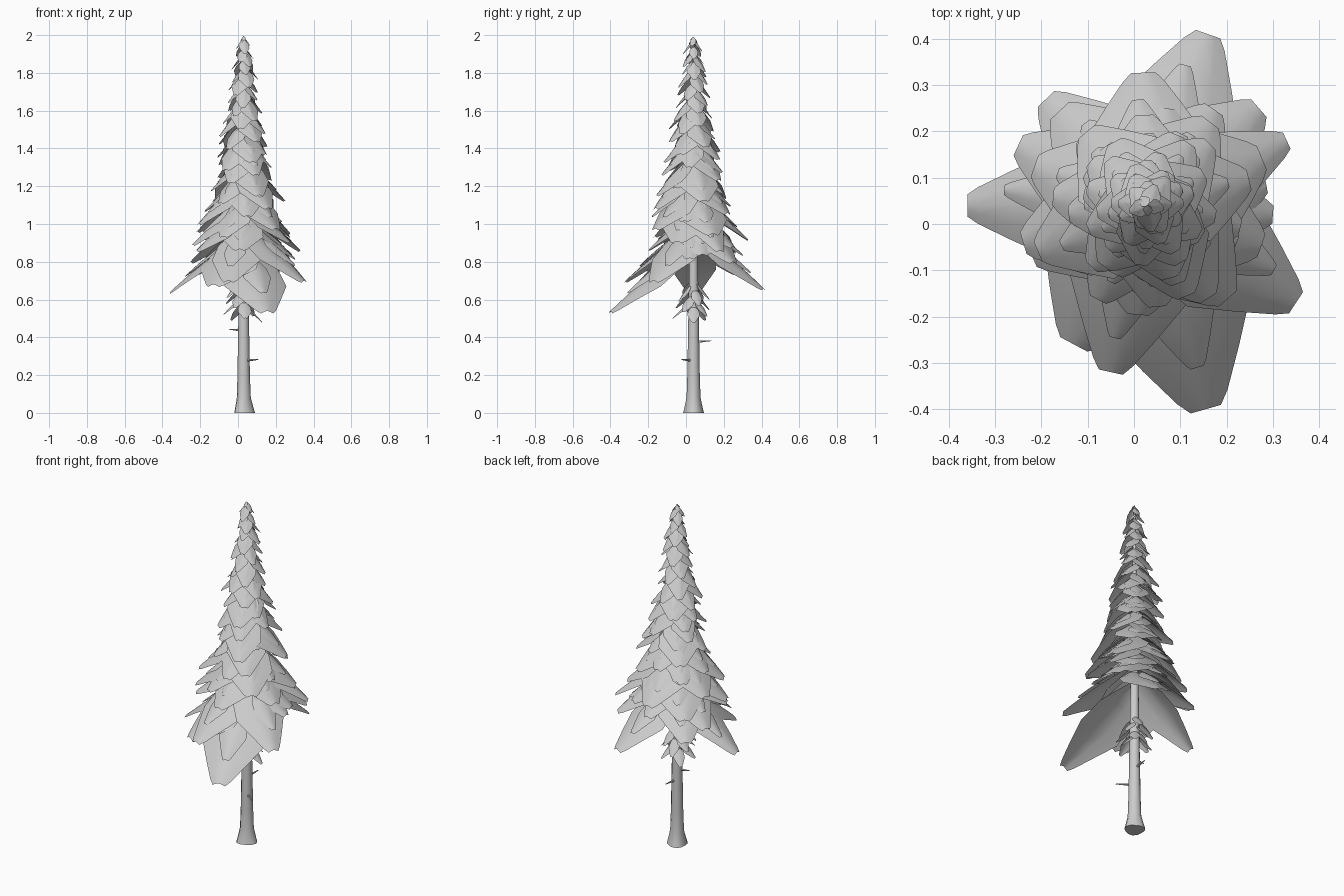
import bpy, bmesh, math, random
from mathutils import Vector

random.seed(7)
cube = bpy.data.objects.get("Cube")
if cube:
    bpy.data.objects.remove(cube, do_unlink=True)

AXIS = Vector((0.03, 0.04, 0))

mat = bpy.data.materials.new("pale_grey")
mat.use_nodes = True
GREY = (0.6, 0.6, 0.6, 1)
mat.diffuse_color = GREY
mat.node_tree.nodes["Principled BSDF"].inputs["Base Color"].default_value = GREY


def finish(bm, name, angle):
    mesh = bpy.data.meshes.new(name)
    bm.to_mesh(mesh)
    bm.free()
    obj = bpy.data.objects.new(name, mesh)
    bpy.context.collection.objects.link(obj)
    mesh.materials.append(mat)
    bpy.ops.object.select_all(action='DESELECT')
    obj.select_set(True)
    bpy.context.view_layer.objects.active = obj
    bpy.ops.object.shade_smooth_by_angle(angle=math.radians(angle))
    return obj


def lerp_table(table, v):
    for (a, p), (b, q) in zip(table, table[1:]):
        if v <= b:
            return p + (q - p) * max(0, v - a) / (b - a)
    return table[-1][1]


# Leaf outline: position along the leaf, half width as a share of its length
OUTLINE = [(0, 0.06), (0.25, 0.27), (0.5, 0.3), (0.75, 0.19), (0.94, 0.1), (1, 0.06)]


def leaf(bm, az, r0, z0, r1, z1, width, fold=0.4):
    """Folded, drooping leaf from radius r0, height z0 to its tip at r1, z1."""
    out = Vector((math.cos(az), math.sin(az), 0))
    side = Vector((-out.y, out.x, 0))
    length = math.hypot(r1 - r0, (z1 - z0) * 0.5)
    rows = []
    for t, w in OUTLINE:
        half = w * width * length
        mid = AXIS + out * (r0 + (r1 - r0) * t)
        mid.z = z0 + (z1 - z0) * t + 0.12 * length * t * (1 - t)
        row = []
        for s in (-1, -0.5, 0, 0.5, 1):
            p = mid + side * (s * half)
            p.z -= fold * half * abs(s) ** 1.5
            row.append(bm.verts.new(p))
        rows.append(row)
    for a, b in zip(rows, rows[1:]):
        for i in range(4):
            bm.faces.new((a[i], b[i], b[i + 1], a[i + 1]))


def bough(bm, az, r, z, slope, width):
    """Large leaf with a smaller one lying on its ridge."""
    root = z + r * slope
    leaf(bm, az, 0, root, r, z, width)
    r_in, r_out = 0.28 * r, 0.8 * r
    lift = 0.07 * r
    leaf(bm, az + random.uniform(-0.12, 0.12), r_in, root - r_in * slope + lift,
         r_out, root - r_out * slope + lift * 0.8, width * 0.85)


# Trunk with a flared foot
TRUNK = [(0, 0.055), (0.02, 0.05), (0.08, 0.037), (0.2, 0.033), (0.5, 0.028),
         (1.0, 0.02), (1.5, 0.013), (1.95, 0.005)]
bm = bmesh.new()
SIDES = 12
rings = []
for z, r in TRUNK:
    ring = []
    for i in range(SIDES):
        a = math.tau * i / SIDES
        k = r * (1 + 0.1 * math.cos(3 * a) * max(0, 1 - z / 0.1))
        ring.append(bm.verts.new(AXIS + Vector((k * math.cos(a), k * math.sin(a), z))))
    rings.append(ring)
for a, b in zip(rings, rings[1:]):
    for i in range(SIDES):
        j = (i + 1) % SIDES
        bm.faces.new((a[i], a[j], b[j], b[i]))
bm.faces.new(rings[0][::-1])
bm.faces.new(rings[-1])
finish(bm, "trunk", 50)

# Broken twigs on the bare trunk
bm = bmesh.new()
for deg, z, reach in ((-40, 0.28, 0.1), (85, 0.38, 0.095), (190, 0.44, 0.075)):
    a = math.radians(deg)
    out = Vector((math.cos(a), math.sin(a), 0))
    direction = out + Vector((0, 0, 0.06))
    start = 0.015
    made = bmesh.ops.create_cone(bm, segments=5, radius1=0.008, radius2=0.002,
                                 depth=reach - start, cap_ends=True)["verts"]
    bmesh.ops.rotate(bm, verts=made, matrix=Vector((0, 0, 1)).rotation_difference(direction).to_matrix())
    bmesh.ops.translate(bm, verts=made,
                        vec=AXIS + out * (start + reach) / 2 + Vector((0, 0, z)))
finish(bm, "trunk_twigs", 60)

# Small sprigs hanging under the crown
bm = bmesh.new()
for i in range(13):
    az = i * 2.4
    r = random.uniform(0.085, 0.125)
    z = 0.48 + 0.011 * i
    leaf(bm, az, 0.015, z + 0.09, r, z, 1.15)
finish(bm, "hanging_sprigs", 60)

# Lowest long boughs: tip x, y, z and width
LOW = [(0.16, 0.41, 0.66, 1.1), (0.27, 0.25, 0.8, 1.2), (0.33, 0.18, 0.86, 0.9),
       (0.30, 0.02, 0.82, 1.1), (0.35, -0.17, 0.70, 1.1), (0.155, -0.40, 0.54, 1.15),
       (-0.05, -0.32, 0.70, 1.1), (-0.13, -0.26, 0.68, 1.5), (-0.36, 0.04, 0.64, 0.95),
       (-0.25, 0.17, 0.8, 1.2), (-0.19, 0.27, 0.74, 1.2), (0.04, 0.30, 0.84, 1.2),
       (-0.22, -0.07, 0.86, 1.4)]
bm = bmesh.new()
for x, y, z, width in LOW:
    d = Vector((x, y, 0)) - AXIS
    bough(bm, math.atan2(d.y, d.x), d.length, z, 0.8, width)
finish(bm, "lower_boughs", 60)

# Spiral of shrinking boughs up to the tip
REACH = [(0.84, 0.28), (1.0, 0.245), (1.2, 0.185), (1.4, 0.14), (1.6, 0.1),
         (1.8, 0.068), (1.9, 0.055), (1.97, 0.022)]
bm = bmesh.new()
COUNT = 84
for i in range(COUNT):
    u = i / (COUNT - 1)
    z = 0.84 + 1.13 * u
    r = lerp_table(REACH, z) * random.uniform(0.85, 1.1)
    slope = min(0.85 + 0.5 * u, (1.995 - z) / r)
    bough(bm, i * 2.4 + random.uniform(-0.3, 0.3), r, z, slope, random.uniform(1.25, 1.6))
finish(bm, "upper_boughs", 60)
